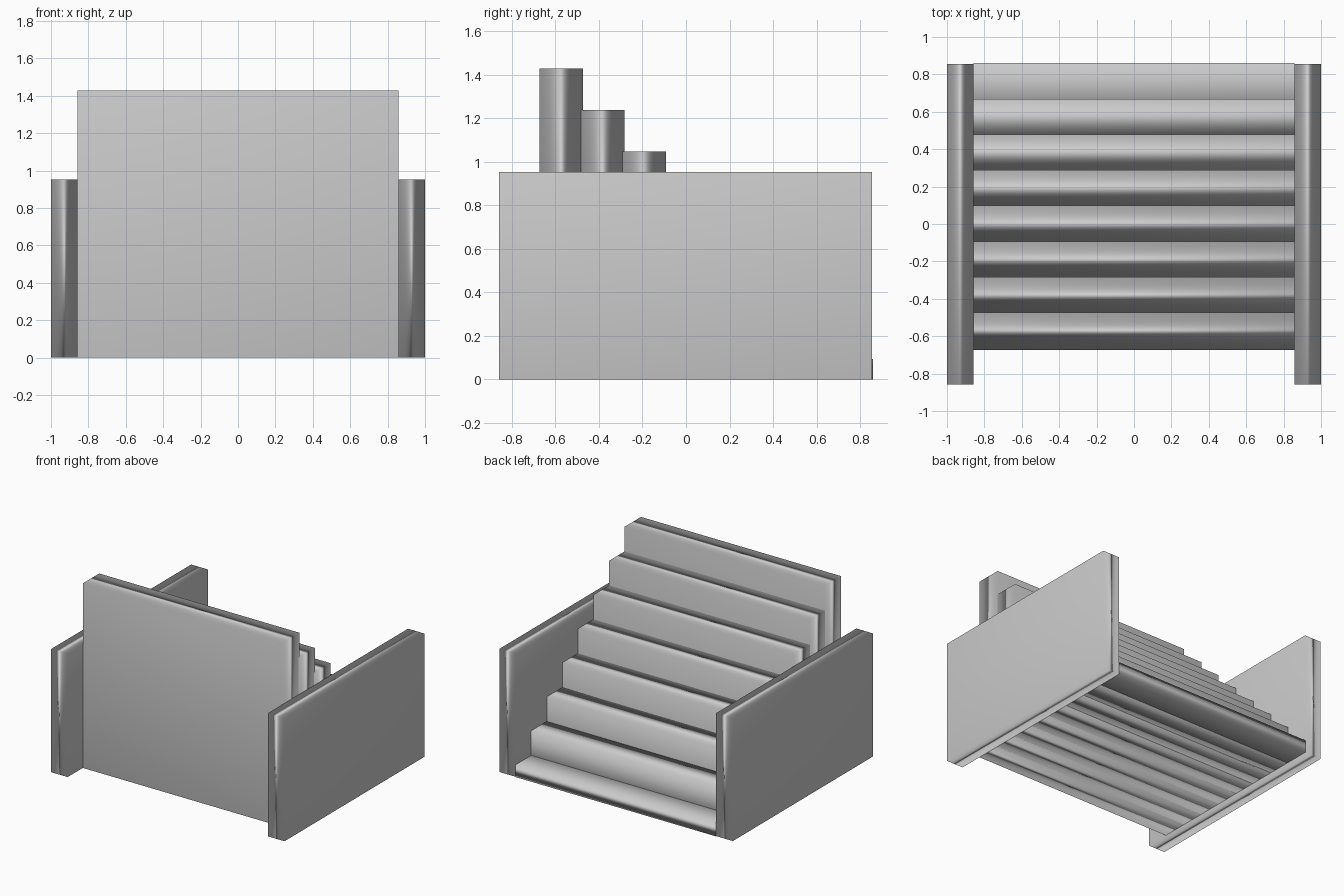
import bpy

if "Cube" in bpy.data.objects:
    bpy.data.objects.remove(bpy.data.objects["Cube"])

U = 2 / 21      # design module: overall width is 21 modules
Y_SHIFT = -0.002  # centres the whole footprint on y = 0


def box(name, center, size):
    """Smooth-shaded box whose normals lean toward its largest faces."""
    bpy.ops.mesh.primitive_cube_add(size=1, location=center)
    ob = bpy.context.object
    ob.name = name
    ob.scale = size
    bpy.ops.object.transform_apply(location=False, rotation=False, scale=True)
    bpy.ops.object.shade_smooth()
    mod = ob.modifiers.new("area_normals", "WEIGHTED_NORMAL")
    mod.mode = 'FACE_AREA'
    return ob


# Side walls
for side, name in ((-1, "left_wall"), (1, "right_wall")):
    box(name, (side * 9.75 * U, Y_SHIFT, 5 * U), (1.5 * U, 18 * U, 10 * U))

# Steps: full-height slabs rising toward the front, slightly overlapping
for i in range(8):
    height = (2 * i + 1) * U
    y = (8 - 2 * i) * U + Y_SHIFT
    box(f"step_{i + 1}", (0, y, height / 2), (18 * U, 2.1 * U, height))
